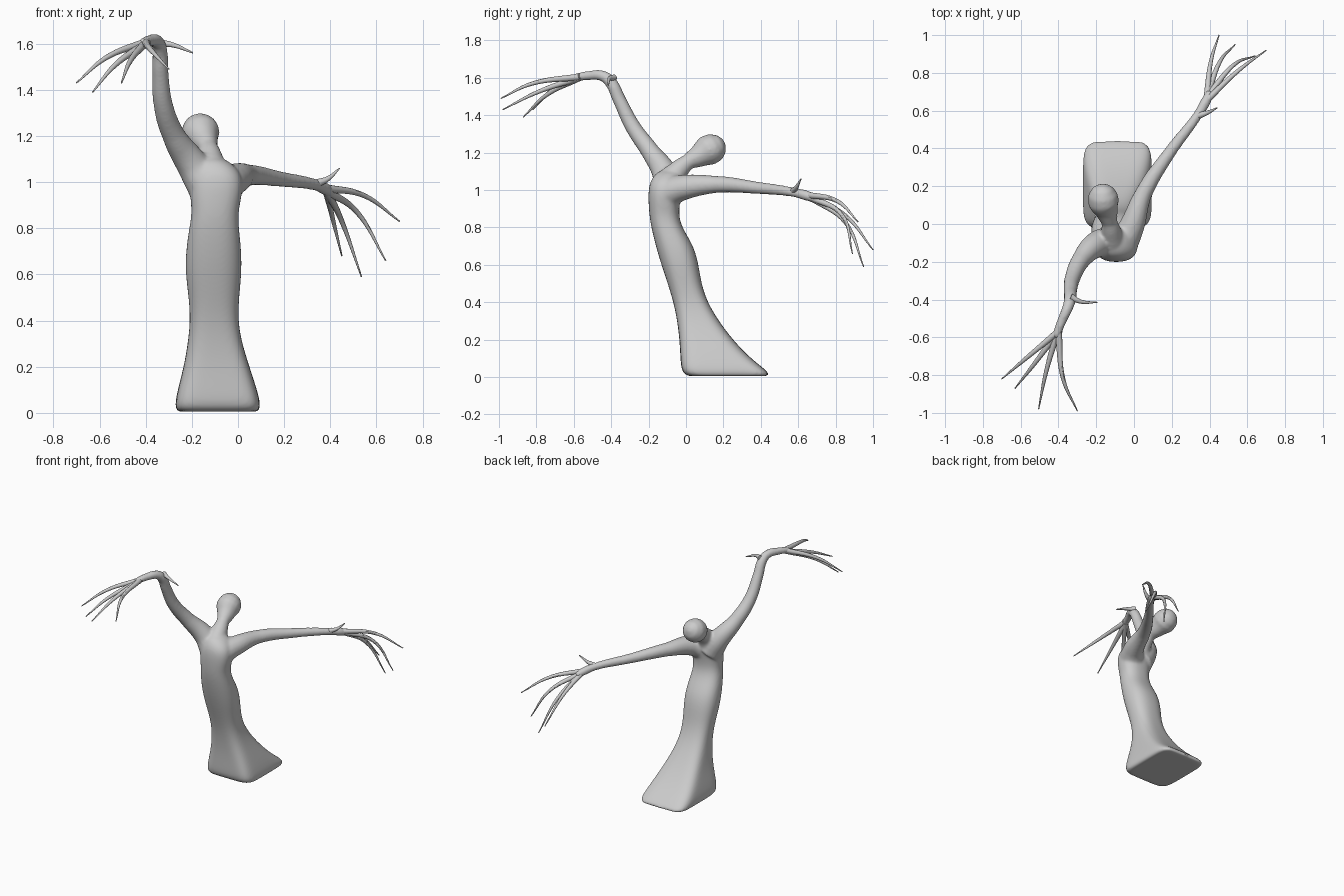
import bpy, math


def tube(name, pts, sides=6):
    """Smooth tapered tube through (x, y, z, radius) points."""
    cu = bpy.data.curves.new(name, 'CURVE')
    cu.dimensions = '3D'
    cu.bevel_depth = 1.0
    cu.bevel_resolution = sides
    cu.resolution_u = 8
    cu.use_fill_caps = True
    sp = cu.splines.new('BEZIER')
    sp.bezier_points.add(len(pts) - 1)
    for b, (x, y, z, r) in zip(sp.bezier_points, pts):
        b.co = (x, y, z)
        b.radius = r
        b.handle_left_type = b.handle_right_type = 'AUTO'
    ob = bpy.data.objects.new(name, cu)
    bpy.context.collection.objects.link(ob)
    return to_mesh(ob)


def to_mesh(ob):
    bpy.ops.object.select_all(action='DESELECT')
    ob.select_set(True)
    bpy.context.view_layer.objects.active = ob
    bpy.ops.object.convert(target='MESH')
    return bpy.context.object


def loft(name, rings, n=28):
    """Stack of superellipse rings: z, x0, x1, y0, y1, exponent."""
    verts, faces = [], []
    for z, x0, x1, y0, y1, e in rings:
        for i in range(n):
            a = 2 * math.pi * (i + 0.5) / n
            c, s = math.cos(a), math.sin(a)
            verts.append(((x0 + x1) / 2 + (x1 - x0) / 2 * math.copysign(abs(c) ** (2 / e), c),
                          (y0 + y1) / 2 + (y1 - y0) / 2 * math.copysign(abs(s) ** (2 / e), s), z))
    for k in range(len(rings) - 1):
        for i in range(n):
            j = (i + 1) % n
            faces.append((k * n + i, k * n + j, k * n + n + j, k * n + n + i))
    faces.append(tuple(reversed(range(n))))
    faces.append(tuple(range((len(rings) - 1) * n, len(rings) * n)))
    me = bpy.data.meshes.new(name)
    me.from_pydata(verts, [], faces)
    ob = bpy.data.objects.new(name, me)
    bpy.context.collection.objects.link(ob)
    ob.modifiers.new('subsurf', 'SUBSURF').levels = 2
    return to_mesh(ob)


# gown and torso, leaning towards the front as it rises
body = loft('body', [
    (0.005, -0.24, 0.07, 0.04, 0.42, 5),
    (0.005, -0.265, 0.09, 0.005, 0.445, 6),
    (0.03, -0.275, 0.10, -0.025, 0.44, 6),
    (0.10, -0.262, 0.083, -0.03, 0.345, 5),
    (0.20, -0.235, 0.05, -0.035, 0.25, 4),
    (0.30, -0.218, 0.018, -0.047, 0.175, 3.2),
    (0.40, -0.207, 0.0, -0.067, 0.115, 2.8),
    (0.50, -0.214, 0.005, -0.098, 0.082, 2.5),
    (0.60, -0.228, 0.016, -0.132, 0.068, 2.4),
    (0.70, -0.227, 0.016, -0.162, 0.043, 2.4),
    (0.80, -0.212, 0.004, -0.186, -0.022, 2.4),
    (0.87, -0.199, 0.0, -0.197, -0.04, 2.4),
    (0.95, -0.21, 0.02, -0.202, -0.03, 2.4),
    (1.02, -0.205, 0.022, -0.20, -0.015, 2.4),
    (1.07, -0.19, -0.01, -0.18, -0.02, 2.3),
    (1.11, -0.16, -0.07, -0.14, -0.03, 2.0)])

# neck with egg-shaped head tilted back
head = tube('head', [
    (-0.115, -0.10, 1.03, 0.085), (-0.12, -0.05, 1.095, 0.058),
    (-0.13, 0.01, 1.15, 0.042), (-0.145, 0.065, 1.18, 0.06),
    (-0.16, 0.115, 1.21, 0.083), (-0.165, 0.155, 1.23, 0.078),
    (-0.167, 0.187, 1.247, 0.055), (-0.168, 0.205, 1.256, 0.02)])

# raised arm and outstretched arm
arm_raised = tube('arm_raised', [
    (-0.13, -0.10, 0.98, 0.09), (-0.20, -0.11, 1.08, 0.07),
    (-0.28, -0.19, 1.205, 0.05), (-0.325, -0.285, 1.34, 0.042),
    (-0.337, -0.355, 1.48, 0.036), (-0.34, -0.405, 1.58, 0.033),
    (-0.352, -0.445, 1.61, 0.029), (-0.385, -0.52, 1.612, 0.025),
    (-0.415, -0.60, 1.60, 0.022)])
arm_side = tube('arm_side', [
    (-0.07, -0.11, 0.98, 0.09), (-0.02, -0.03, 1.01, 0.07),
    (0.05, 0.16, 1.03, 0.046), (0.19, 0.38, 1.012, 0.033),
    (0.34, 0.58, 0.987, 0.025), (0.375, 0.64, 0.972, 0.028),
    (0.405, 0.70, 0.952, 0.022)])

# fuse the parts into one smooth skin
bpy.ops.object.select_all(action='DESELECT')
for o in (body, head, arm_raised, arm_side):
    o.select_set(True)
bpy.context.view_layer.objects.active = body
bpy.ops.object.join()
body.name = 'figure'
rm = body.modifiers.new('fuse', 'REMESH')
rm.mode = 'VOXEL'
rm.voxel_size = 0.008
rm.use_smooth_shade = True
sm = body.modifiers.new('soften', 'SMOOTH')
sm.factor = 0.5
sm.iterations = 12

# long twig-like fingers: base, middle, tip
fingers = {
    'raised': [
        [(-0.39, -0.56, 1.61), (-0.57, -0.71, 1.54), (-0.70, -0.82, 1.43)],
        [(-0.40, -0.57, 1.60), (-0.535, -0.75, 1.505), (-0.63, -0.87, 1.39)],
        [(-0.405, -0.57, 1.60), (-0.467, -0.79, 1.525), (-0.505, -0.98, 1.43)],
        [(-0.40, -0.57, 1.605), (-0.375, -0.82, 1.57), (-0.30, -0.99, 1.49)],
        [(-0.335, -0.385, 1.60), (-0.285, -0.41, 1.595), (-0.195, -0.415, 1.56)]],
    'side': [
        [(0.37, 0.64, 0.975), (0.55, 0.81, 0.94), (0.70, 0.92, 0.83)],
        [(0.38, 0.66, 0.965), (0.52, 0.835, 0.865), (0.64, 0.89, 0.66)],
        [(0.385, 0.67, 0.96), (0.45, 0.85, 0.83), (0.535, 0.95, 0.59)],
        [(0.385, 0.66, 0.96), (0.405, 0.85, 0.865), (0.45, 1.0, 0.68)],
        [(0.345, 0.575, 0.995), (0.39, 0.59, 1.015), (0.44, 0.615, 1.06)]]}
for hand, tips in fingers.items():
    for k, pts in enumerate(tips):
        f = tube(f'finger_{hand}_{k + 1}',
                 [p + (r,) for p, r in zip(pts, (0.018, 0.011, 0.003))], 4)
        bpy.ops.object.shade_smooth_by_angle()
